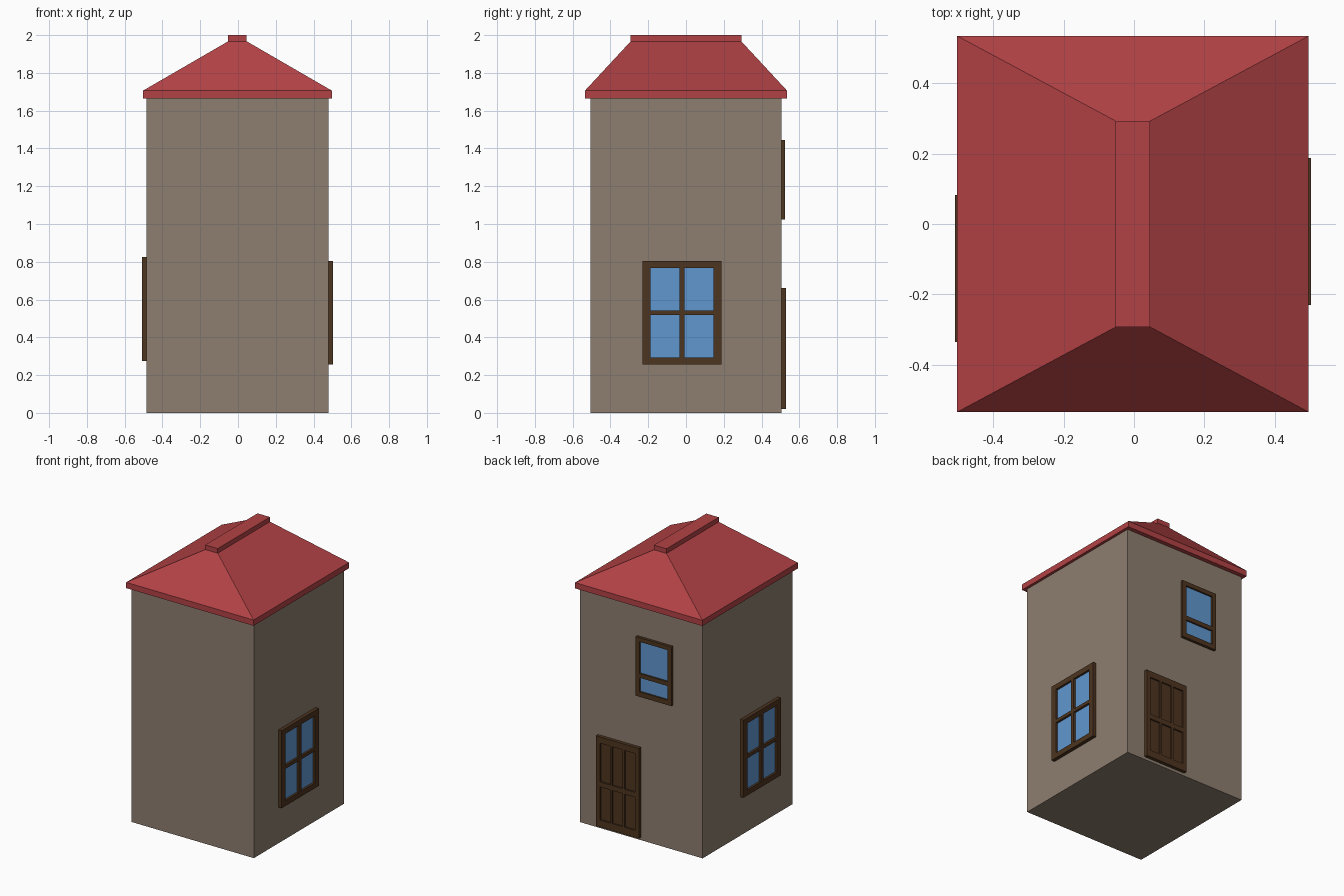
import bpy, bmesh
from mathutils import Vector, Matrix

if "Cube" in bpy.data.objects:
    bpy.data.objects.remove(bpy.data.objects["Cube"])


def material(name, rgb):
    m = bpy.data.materials.new(name)
    m.diffuse_color = (*rgb, 1)
    m.use_nodes = True
    m.node_tree.nodes["Principled BSDF"].inputs["Base Color"].default_value = m.diffuse_color
    return m


WALL = material("wall", (0.27, 0.21, 0.16))
RED = material("roof_red", (0.45, 0.055, 0.06))
WOOD = material("dark_wood", (0.075, 0.035, 0.014))
GLASS = material("glass_blue", (0.12, 0.31, 0.63))


def finish(name, bm, mat, frame=Matrix()):
    bm.transform(frame)
    bmesh.ops.recalc_face_normals(bm, faces=bm.faces[:])
    me = bpy.data.meshes.new(name)
    bm.to_mesh(me)
    bm.free()
    me.materials.append(mat)
    ob = bpy.data.objects.new(name, me)
    bpy.context.collection.objects.link(ob)


def loft(name, rings, mat):
    """Closed stack of rectangles given as (x0, x1, y0, y1, z)."""
    bm = bmesh.new()
    loops = [[bm.verts.new((x, y, z)) for x, y in ((a, c), (b, c), (b, d), (a, d))]
             for a, b, c, d, z in rings]
    bm.faces.new(loops[0])
    bm.faces.new(loops[-1])
    for lo, hi in zip(loops, loops[1:]):
        for i in range(4):
            j = (i + 1) % 4
            bm.faces.new((lo[i], lo[j], hi[j], hi[i]))
    finish(name, bm, mat)


def wall_frame(origin, right, out):
    """Local axes: x along the wall, y up, z out of the wall."""
    m = Matrix((Vector(right), Vector((0, 0, 1)), Vector(out))).transposed().to_4x4()
    m.translation = origin
    return m


def lattice(name, us, vs, front, back, frame, inner_mat):
    """Slab whose cells between bars (odd intervals of us, vs) are open, with panels behind."""
    bm = bmesh.new()
    grid = [[bm.verts.new((u, v, front)) for v in vs] for u in us]
    panes = []
    for i in range(len(us) - 1):
        for j in range(len(vs) - 1):
            if i % 2 and j % 2:
                panes.append((us[i], us[i + 1], vs[j], vs[j + 1]))
            else:
                bm.faces.new((grid[i][j], grid[i + 1][j], grid[i + 1][j + 1], grid[i][j + 1]))
    # thicken the bars back to the wall
    ret = bmesh.ops.extrude_face_region(bm, geom=bm.faces[:])
    for v in ret["geom"]:
        if isinstance(v, bmesh.types.BMVert):
            v.co.z = 0
    finish(name + "_frame", bm, WOOD, frame)
    # recessed panes
    bm = bmesh.new()
    for a, b, c, d in panes:
        bm.faces.new([bm.verts.new((x, y, back)) for x, y in ((a, c), (b, c), (b, d), (a, d))])
    finish(name + "_panels", bm, inner_mat, frame)


# House body
loft("walls", [(-0.484, 0.478, -0.505, 0.505, z) for z in (0, 1.67)], WALL)

# Hipped roof with fascia and ridge cap
loft("roof", [(-0.503, 0.497, -0.535, 0.535, 1.665), (-0.503, 0.497, -0.535, 0.535, 1.706),
              (-0.052, 0.046, -0.293, 0.293, 1.967), (-0.052, 0.046, -0.293, 0.293, 2.0)], RED)

# Four-pane side windows
us = [-0.209, -0.167, -0.014, 0.014, 0.167, 0.209]
vs = [-0.275, -0.237, -0.012, 0.012, 0.237, 0.275]
for name, origin, right, out in (
        ("right_window", (0.478, -0.021, 0.53), (0, 1, 0), (1, 0, 0)),
        ("left_window", (-0.484, -0.127, 0.55), (0, -1, 0), (-1, 0, 0))):
    lattice(name, us, vs, 0.025, 0.01, wall_frame(origin, right, out), GLASS)

# Upper back window with a low transom
back = ((-1, 0, 0), (0, 1, 0))
lattice("upper_window", [-0.14, -0.11, 0.11, 0.14],
        [-0.21, -0.175, -0.075, -0.045, 0.18, 0.21], 0.019, 0.007,
        wall_frame((-0.112, 0.505, 1.235), *back), GLASS)

# Six-panel back door
lattice("door", [-0.168, -0.138, -0.056, -0.041, 0.041, 0.056, 0.138, 0.168],
        [-0.32, -0.27, -0.035, 0.0, 0.275, 0.32], 0.024, 0.013,
        wall_frame((0.168, 0.505, 0.34), *back), WOOD)
